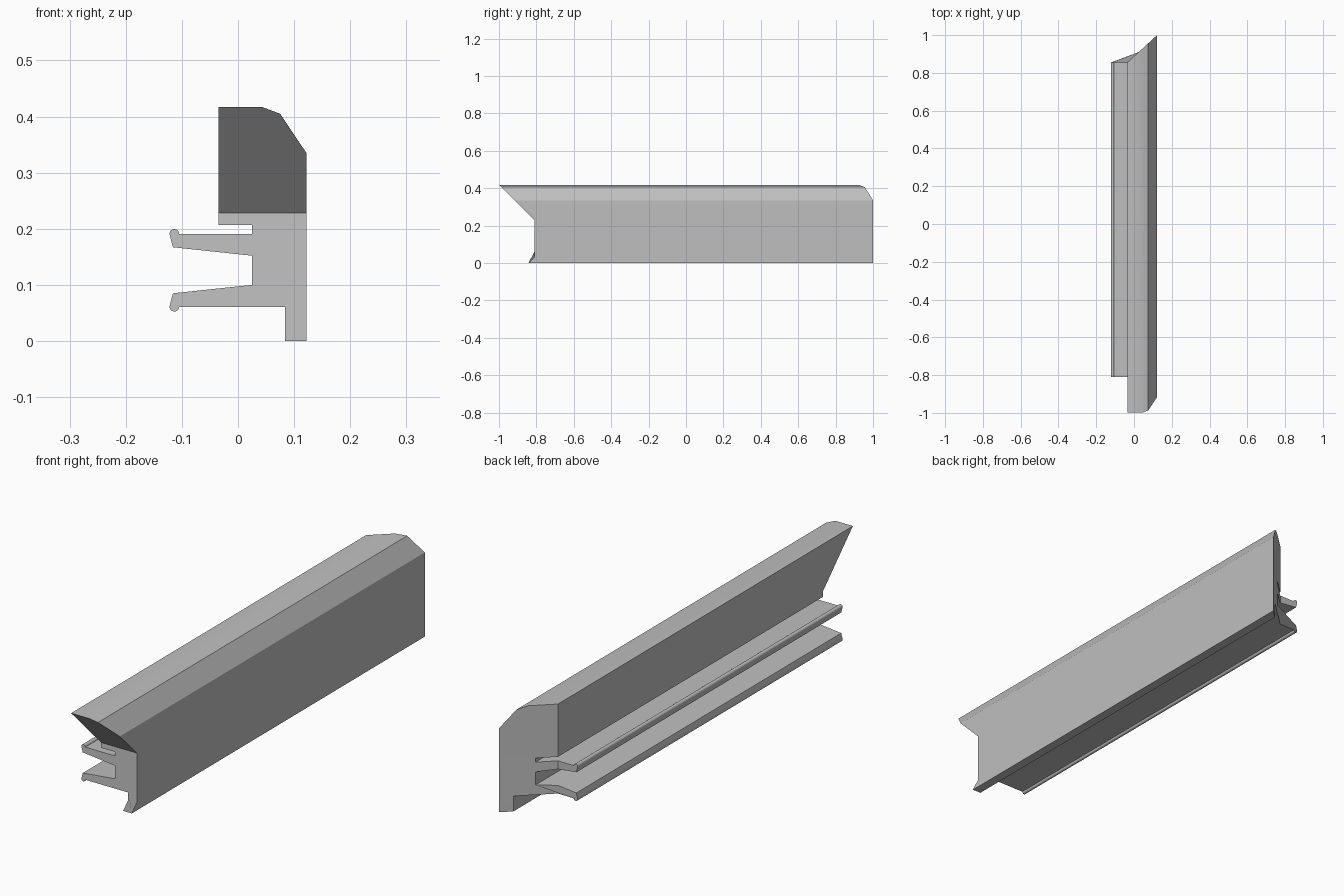
import bpy, bmesh
from math import sin, cos, radians
from mathutils import Vector

cube = bpy.data.objects.get("Cube")
if cube:
    bpy.data.objects.remove(cube, do_unlink=True)

grey = bpy.data.materials.new("plain grey")
grey.use_nodes = True
colour = (0.52, 0.52, 0.52, 1)
grey.diffuse_color = colour
grey.node_tree.nodes["Principled BSDF"].inputs["Base Color"].default_value = colour

LIP_X, RIGHT_X = -0.035, 0.122      # inner face and outer face
NOTCH_LOW, NOTCH_HIGH = 0.032, 0.228  # flat part of the front end
MID_Z = 0.126                       # mirror height of the two prongs

# Upper prong, from root to bead to root
prong = [(0.025, 0.191)]
prong += [(-0.1135 + 0.0085 * cos(radians(a)), 0.191 + 0.0085 * sin(radians(a)))
          for a in range(0, 196, 15)]
prong += [(-0.116, 0.167), (0.025, 0.152)]
lower_prong = [(x, 2 * MID_Z - z) for x, z in reversed(prong)]
lower_prong[-1] = (0.084, lower_prong[-1][1])

# Whole cross-section
profile = [(RIGHT_X, 0.335), (0.075, 0.405), (0.043, 0.417), (LIP_X, 0.417),
           (LIP_X, 0.207), (0.025, 0.207)]
profile += prong + lower_prong + [(0.084, 0), (RIGHT_X, 0)]


def front_y(z):
    return -0.81 - max(0, z - NOTCH_HIGH) - max(0, NOTCH_LOW - z)


def back_y(x):
    return 0.855 + 0.145 * max(0, x - LIP_X) / (RIGHT_X - LIP_X)


# Section split along the lines where the ends change slope
bm = bmesh.new()
bm.faces.new([bm.verts.new((x, 0, z)) for x, z in profile])
for point, normal in (((0, 0, NOTCH_LOW), (0, 0, 1)),
                      ((0, 0, NOTCH_HIGH), (0, 0, 1)),
                      ((LIP_X, 0, 0), (1, 0, 0))):
    bmesh.ops.bisect_plane(bm, geom=bm.verts[:] + bm.edges[:] + bm.faces[:],
                           plane_co=Vector(point), plane_no=Vector(normal), dist=1e-5)

# Extrude, then shape the mitred ends
result = bmesh.ops.extrude_face_region(bm, geom=bm.faces[:], use_keep_orig=True)
back = {g for g in result["geom"] if isinstance(g, bmesh.types.BMVert)}
for v in bm.verts:
    v.co.y = back_y(v.co.x) if v in back else front_y(v.co.z)
bmesh.ops.dissolve_limit(bm, angle_limit=radians(0.5), verts=bm.verts[:], edges=bm.edges[:])
bmesh.ops.recalc_face_normals(bm, faces=bm.faces[:])

mesh = bpy.data.meshes.new("trim_strip")
bm.to_mesh(mesh)
bm.free()
mesh.materials.append(grey)
strip = bpy.data.objects.new("trim_strip", mesh)
bpy.context.collection.objects.link(strip)
bpy.ops.object.select_all(action="DESELECT")
strip.select_set(True)
bpy.context.view_layer.objects.active = strip
bpy.ops.object.shade_smooth_by_angle(angle=radians(30))
